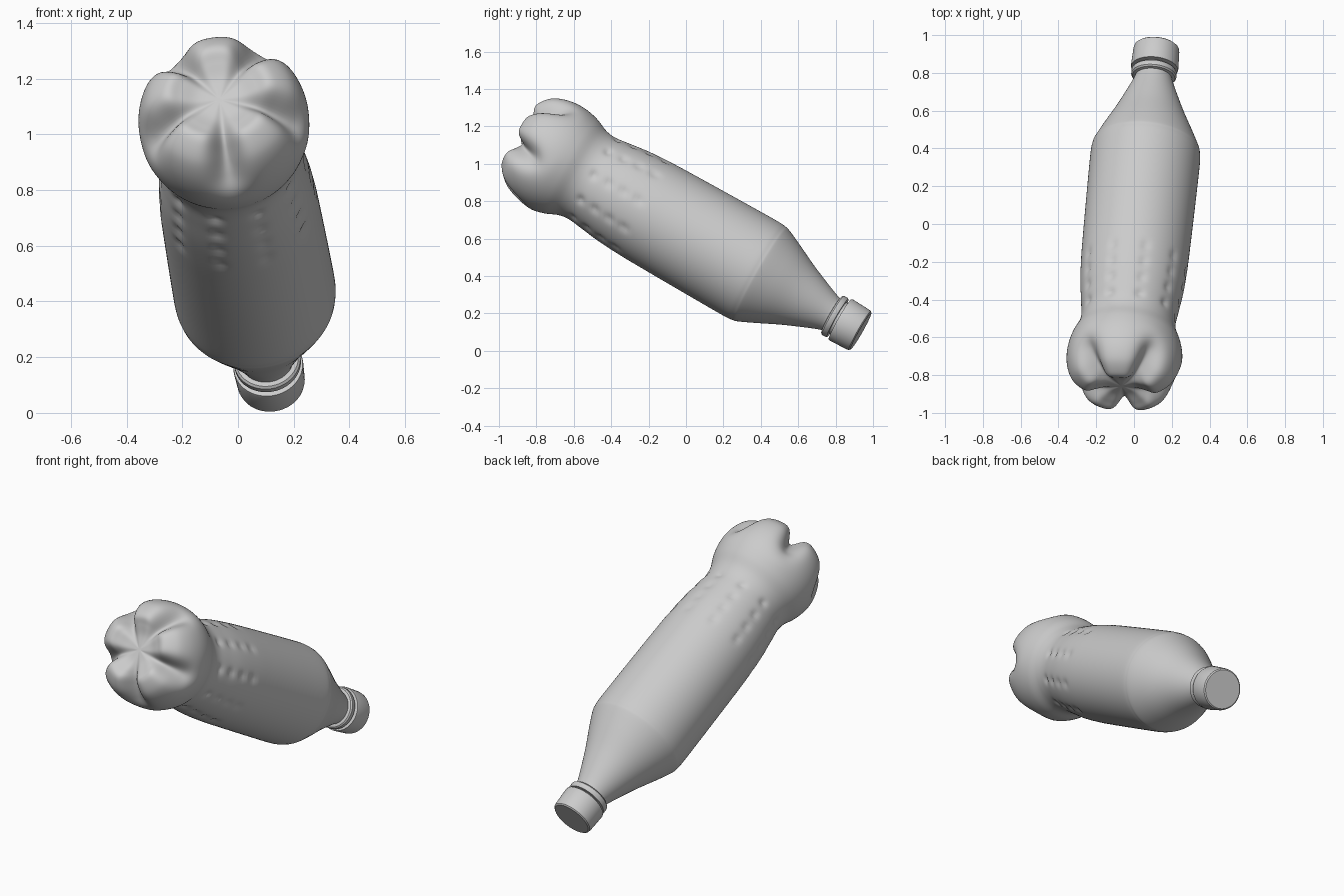
import bpy, bmesh, math
from mathutils import Vector

if "Cube" in bpy.data.objects:
    bpy.data.objects.remove(bpy.data.objects["Cube"])

grey = bpy.data.materials.new("plain grey")
grey.diffuse_color = (0.6, 0.6, 0.6, 1)
grey.use_nodes = True
grey.node_tree.nodes["Principled BSDF"].inputs["Base Color"].default_value = grey.diffuse_color

# Tilted bottle axis, measured as distance s from the cap end
CAP_END = Vector((0.12, 0.935, 0.105))
BASE_END = Vector((-0.07, -0.899, 1.147))
AXIS = (BASE_END - CAP_END).normalized()
SIDE = (Vector((1, 0, 0)) - AXIS * AXIS.x).normalized()
UP = SIDE.cross(AXIS)
if UP.z < 0:
    UP = -UP


def place(s, r, a):
    return CAP_END + AXIS * s + (SIDE * math.cos(a) + UP * math.sin(a)) * r


def smooth_profile(pts, steps):
    """Catmull-Rom resampling of (s, r) points."""
    p = [Vector(q) for q in pts]
    p = [p[0] * 2 - p[1]] + p + [p[-1] * 2 - p[-2]]
    out = []
    for i in range(1, len(p) - 2):
        a, b, c, d = p[i - 1:i + 3]
        for k in range(steps):
            t = k / steps
            out.append(0.5 * (2 * b + (c - a) * t + (2 * a - 5 * b + 4 * c - d) * t * t
                              + (3 * b - a - 3 * c + d) * t ** 3))
    out.append(p[-2])
    return out


def revolve(name, count, rows, point, angle, cap_first=False, cap_last=False):
    """Sweep rings round the axis; point(row, angle) gives (s, r)."""
    bm = bmesh.new()
    rings = []
    for i in range(rows):
        ring = []
        for j in range(count):
            a = 2 * math.pi * j / count
            s, r = point(i, a)
            ring.append(bm.verts.new(place(s, r, a)))
        rings.append(ring)
    for lo, hi in zip(rings, rings[1:]):
        for j in range(count):
            k = (j + 1) % count
            bm.faces.new((lo[j], lo[k], hi[k], hi[j]))
    if cap_first:
        bm.faces.new(rings[0])
    if cap_last:
        bm.faces.new(rings[-1])
    bmesh.ops.recalc_face_normals(bm, faces=bm.faces)
    # Outward check for the open shells
    f = max(bm.faces, key=lambda q: (q.calc_center_median() - CAP_END).cross(AXIS).length)
    c = f.calc_center_median() - CAP_END
    if f.normal.dot(c - AXIS * c.dot(AXIS)) < 0:
        bmesh.ops.reverse_faces(bm, faces=bm.faces)
    me = bpy.data.meshes.new(name)
    bm.to_mesh(me)
    bm.free()
    me.materials.append(grey)
    ob = bpy.data.objects.new(name, me)
    bpy.context.collection.objects.link(ob)
    bpy.ops.object.select_all(action='DESELECT')
    ob.select_set(True)
    bpy.context.view_layer.objects.active = ob
    bpy.ops.object.shade_smooth_by_angle(angle=math.radians(angle))
    return ob


# Bottle: shared upper profile, then foot and valley versions of the base
upper = [(0.10, 0.096), (0.17, 0.096), (0.21, 0.106), (0.30, 0.142), (0.40, 0.185),
         (0.51, 0.238), (0.60, 0.279), (0.63, 0.287), (0.68, 0.291), (0.85, 0.290),
         (1.03, 0.288), (1.18, 0.286), (1.32, 0.283), (1.46, 0.275), (1.58, 0.260),
         (1.66, 0.251), (1.72, 0.259), (1.79, 0.288), (1.86, 0.304)]
foot = [(1.93, 0.306), (2.00, 0.293), (2.06, 0.265), (2.10, 0.222), (2.116, 0.182),
        (2.10, 0.138), (2.078, 0.08), (2.072, 0.012)]
valley = [(1.915, 0.292), (1.96, 0.252), (1.995, 0.215), (2.02, 0.185), (2.04, 0.158),
          (2.055, 0.128), (2.066, 0.08), (2.072, 0.012)]
foot_line = smooth_profile(upper + foot, 6)
valley_line = smooth_profile(upper + valley, 6)
TURN = math.radians(5)
FIFTH = math.radians(72)


def bottle_point(i, a):
    # Five grooves, one pointing down
    off = (a - math.radians(270) - TURN + FIFTH / 2) % FIFTH - FIFTH / 2
    g = math.exp(-(math.degrees(off) / 13) ** 2)
    s, r = foot_line[i].lerp(valley_line[i], g)
    # Ten columns of four grip dimples
    if 1.28 < s < 1.72:
        tenth = FIFTH / 2
        col = ((a - TURN + tenth / 2) % tenth - tenth / 2) * r
        for k in range(4):
            ds = s - (1.36 + 0.092 * k)
            r -= 0.011 * math.exp(-(ds / 0.02) ** 2 - (col / 0.024) ** 2)
    return s, r


revolve("bottle", 150, len(foot_line), bottle_point, 40, cap_last=True)

# Screw cap with a softened edge
cap = [(0.0, 0.112), (0.006, 0.119), (0.02, 0.122), (0.12, 0.126), (0.128, 0.124), (0.13, 0.095)]
revolve("cap", 48, len(cap), lambda i, a: cap[i], 35, cap_first=True)

# Collar below the cap
collar = [(0.143, 0.094), (0.143, 0.116), (0.15, 0.12), (0.172, 0.12), (0.18, 0.113), (0.184, 0.094)]
revolve("neck_collar", 48, len(collar), lambda i, a: collar[i], 35)
